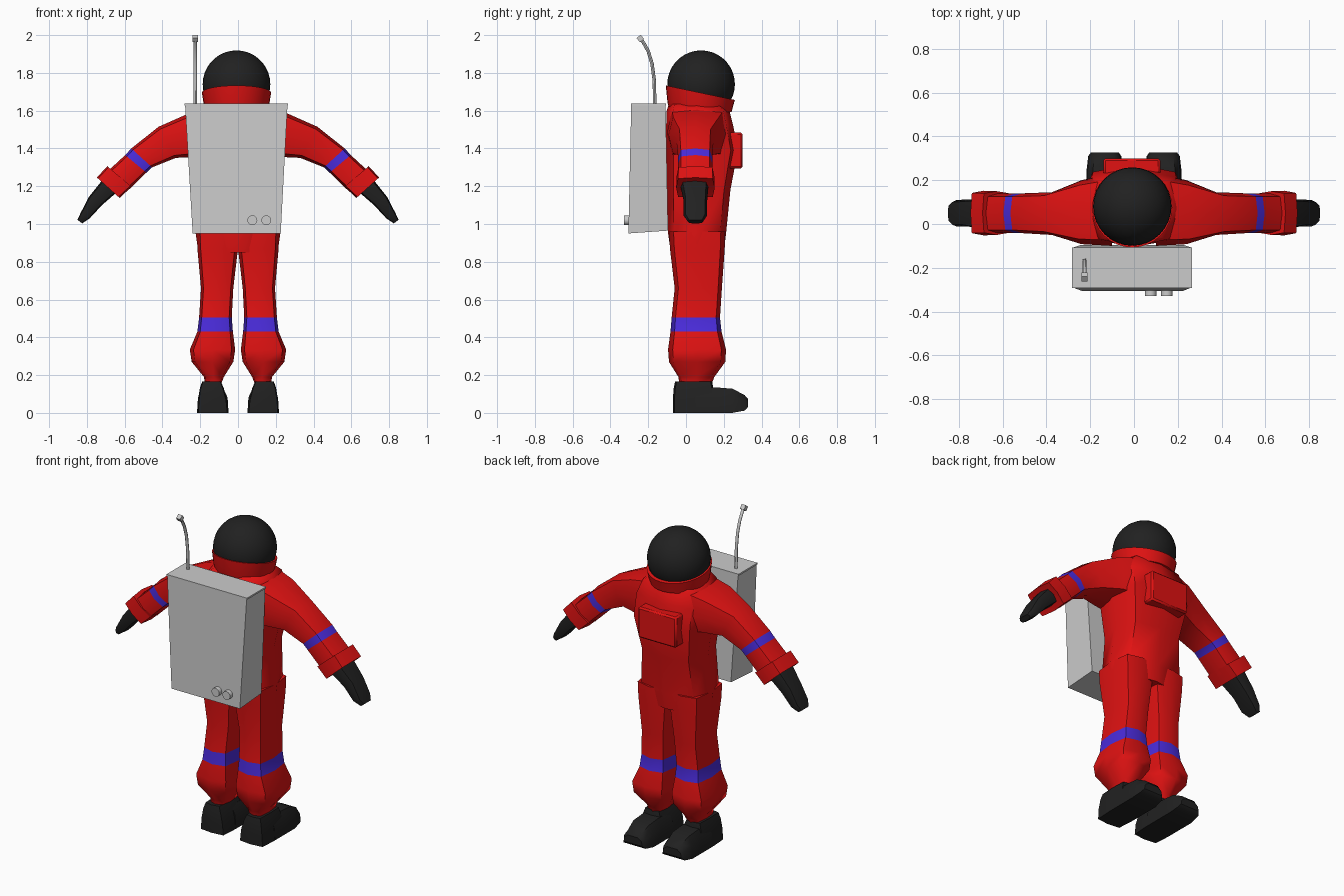
import bpy, bmesh, math
from mathutils import Vector, Matrix

if "Cube" in bpy.data.objects:
    bpy.data.objects.remove(bpy.data.objects["Cube"])


def material(name, rgb):
    m = bpy.data.materials.new(name)
    m.diffuse_color = (*rgb, 1)
    m.use_nodes = True
    m.node_tree.nodes["Principled BSDF"].inputs["Base Color"].default_value = m.diffuse_color
    return m


RED = material("suit_red", (0.75, 0.006, 0.006))
BLUE = material("stripe_blue", (0.07, 0.025, 0.72))
BLACK = material("glossy_black", (0.015, 0.015, 0.015))
GREY = material("pack_grey", (0.6, 0.6, 0.6))


def finish(name, bm, mats, angle=45):
    bmesh.ops.recalc_face_normals(bm, faces=bm.faces)
    mesh = bpy.data.meshes.new(name)
    bm.to_mesh(mesh)
    bm.free()
    for m in mats:
        mesh.materials.append(m)
    mesh.shade_smooth()
    mesh.set_sharp_from_angle(angle=math.radians(angle))
    ob = bpy.data.objects.new(name, mesh)
    bpy.context.collection.objects.link(ob)
    return ob


def loft(name, rings, mats, stripe=None, angle=45, side=1):
    """Skin a list of point rings; the band numbered stripe gets the second material."""
    bm = bmesh.new()
    loops = [[bm.verts.new((p[0] * side, p[1], p[2])) for p in r] for r in rings]
    n = len(loops[0])
    for i in range(len(loops) - 1):
        for j in range(n):
            k = (j + 1) % n
            f = bm.faces.new((loops[i][j], loops[i][k], loops[i + 1][k], loops[i + 1][j]))
            f.material_index = 1 if i == stripe else 0
    bm.faces.new(loops[0])
    bm.faces.new(loops[-1])
    return finish(name, bm, mats, angle)


def section(c, u, v, k):
    """Eight-sided rounded box section; k sets how square the corners are."""
    c, u, v = Vector(c), Vector(u), Vector(v)
    shape = [(1, 0), (k, k), (0, 1), (-k, k), (-1, 0), (-k, -k), (0, -1), (k, -k)]
    return [c + u * a + v * b for a, b in shape]


def flat_ring(z, x0, x1, y0, y1, k=0.84):
    return section(((x0 + x1) / 2, (y0 + y1) / 2, z), ((x1 - x0) / 2, 0, 0),
                   (0, (y1 - y0) / 2, 0), k)


def limb_ring(tx, tz, bx, bz, y0, y1, k=0.84):
    """Ring across an arm from its top point to its bottom point."""
    return section(((tx + bx) / 2, (y0 + y1) / 2, (tz + bz) / 2),
                   ((tx - bx) / 2, 0, (tz - bz) / 2), (0, (y1 - y0) / 2, 0), k)


def box(name, corners_low, corners_high, mat, bevel=0):
    """Box skinned between two four-point rings."""
    ob = loft(name, [corners_low, corners_high], [mat], angle=30)
    if bevel:
        b = ob.modifiers.new("bevel", 'BEVEL')
        b.width, b.segments = bevel, 1
    return ob


def rect(z, x0, x1, y0, y1):
    return [(x0, y0, z), (x1, y0, z), (x1, y1, z), (x0, y1, z)]


# Torso
torso = [(0.85, 0.21, -0.08, 0.20), (0.95, 0.224, -0.095, 0.212),
         (1.18, 0.198, -0.10, 0.235), (1.39, 0.238, -0.105, 0.275),
         (1.52, 0.235, -0.105, 0.25), (1.60, 0.20, -0.102, 0.23), (1.635, 0.15, -0.09, 0.20)]
loft("torso", [flat_ring(z, -w, w, a, b, 0.8) for z, w, a, b in torso], [RED], angle=60)

# Legs, arms, cuffs, mittens and boots on both sides
leg = [(0.15, 0.09, 0.175, -0.035, 0.135), (0.19, 0.075, 0.18, -0.04, 0.15),
       (0.27, 0.025, 0.245, -0.09, 0.208), (0.335, 0.015, 0.255, -0.095, 0.212),
       (0.43, 0.027, 0.215, -0.082, 0.188), (0.505, 0.033, 0.206, -0.076, 0.18),
       (0.66, 0.025, 0.196, -0.06, 0.19), (0.87, 0.0, 0.215, -0.085, 0.205),
       (0.96, 0.0, 0.218, -0.09, 0.208)]
arm = [(0.10, 1.63, 0.10, 1.34, -0.10, 0.23), (0.255, 1.588, 0.225, 1.355, -0.092, 0.20),
       (0.42, 1.515, 0.33, 1.35, -0.05, 0.145), (0.565, 1.40, 0.455, 1.30, -0.042, 0.14),
       (0.597, 1.365, 0.485, 1.272, -0.042, 0.14), (0.70, 1.27, 0.585, 1.175, -0.042, 0.14)]
cuff = [(0.675, 1.29, 0.58, 1.21, -0.035, 0.135), (0.692, 1.306, 0.563, 1.197, -0.05, 0.15),
        (0.747, 1.246, 0.627, 1.138, -0.052, 0.152), (0.728, 1.232, 0.643, 1.157, -0.035, 0.13)]
mitten = [(0.70, 1.26, 0.62, 1.19, -0.025, 0.115), (0.728, 1.22, 0.645, 1.165, -0.028, 0.118),
          (0.79, 1.143, 0.72, 1.10, -0.012, 0.112), (0.835, 1.055, 0.785, 1.03, -0.012, 0.11),
          (0.85, 1.022, 0.825, 1.003, 0.01, 0.09)]
shaft = [(0, 0.05, 0.217, -0.07, 0.15), (0.07, 0.058, 0.212, -0.07, 0.15),
         (0.13, 0.075, 0.202, -0.065, 0.145), (0.165, 0.09, 0.19, -0.058, 0.138)]
# Toe sections: y, sole inset, sole height, upper height
toe = [(0.05, 0, 0, 0.135), (0.16, 0, 0, 0.135), (0.245, 0, 0, 0.128),
       (0.31, 0.008, 0.012, 0.095), (0.327, 0.02, 0.03, 0.075)]


def toe_ring(y, i, z0, z1):
    m = z0 + (z1 - z0) * 0.6
    return [(0.05 + i, y, z0), (0.217 - i, y, z0), (0.212 - i, y, m),
            (0.188 - i, y, z1), (0.08 + i, y, z1), (0.055 + i, y, m)]


for side, tag in ((1, "right"), (-1, "left")):
    loft(tag + "_leg", [flat_ring(*r) for r in leg], [RED, BLUE], 4, 60, side)
    loft(tag + "_arm", [limb_ring(*r) for r in arm], [RED, BLUE], 3, 60, side)
    loft(tag + "_cuff", [limb_ring(*r, 0.9) for r in cuff], [RED], None, 50, side)
    loft(tag + "_mitten", [limb_ring(*r) for r in mitten], [BLACK], None, 50, side)
    loft(tag + "_boot_shaft", [flat_ring(*r, 0.92) for r in shaft], [BLACK], None, 40, side)
    loft(tag + "_boot_toe", [toe_ring(*r) for r in toe], [BLACK], None, 40, side)

# Helmet dome
bm = bmesh.new()
bmesh.ops.create_uvsphere(bm, u_segments=32, v_segments=18, radius=0.179,
                          matrix=Matrix.Translation((-0.008, 0.08, 1.74)))
finish("helmet", bm, [BLACK], 60)


# Collar with a sloping rim
def collar_ring(r, z, slope):
    pts = []
    for i in range(32):
        a = math.tau * i / 32
        y = r * math.sin(a)
        pts.append((-0.008 + r * math.cos(a), 0.076 + y, z - slope * y))
    return pts


loft("collar", [collar_ring(0.165, 1.60, 0.05), collar_ring(0.174, 1.635, 0.05),
                collar_ring(0.183, 1.695, 0.21), collar_ring(0.165, 1.695, 0.21)], [RED])

# Chest pouch
box("chest_pouch", rect(1.295, -0.14, 0.12, 0.22, 0.30),
    rect(1.485, -0.14, 0.12, 0.20, 0.30), RED, 0.01)

# Backpack: tapered case with a thin lid
low = [(-0.24, -0.305, 0.95), (0.226, -0.305, 0.95), (0.226, -0.095, 0.965), (-0.24, -0.095, 0.965)]
high = [(-0.28, -0.29, 1.63), (0.262, -0.29, 1.63), (0.262, -0.108, 1.634), (-0.28, -0.108, 1.634)]
box("backpack", low, high, GREY)
box("backpack_lid", rect(1.628, -0.284, 0.266, -0.292, -0.107),
    rect(1.638, -0.284, 0.266, -0.292, -0.107), GREY)

# Two knobs low on the pack
for i, x in enumerate((0.076, 0.15)):
    bm = bmesh.new()
    bmesh.ops.create_cone(bm, cap_ends=True, segments=20, radius1=0.026, radius2=0.026, depth=0.05,
                          matrix=Matrix.Translation((x, -0.304, 1.02)) @ Matrix.Rotation(math.pi / 2, 4, 'X'))
    finish("knob_%d" % (i + 1), bm, [GREY])

# Bent antenna with a small tip block
path = [(-0.165, 1.62), (-0.168, 1.76), (-0.18, 1.85), (-0.20, 1.915), (-0.225, 1.96), (-0.24, 1.98)]
rod = []
for i, (y, z) in enumerate(path):
    (ya, za), (yb, zb) = path[max(i - 1, 0)], path[min(i + 1, len(path) - 1)]
    d = Vector((0, yb - ya, zb - za)).normalized()
    rod.append(section((-0.226, y, z), (0.009, 0, 0), Vector((0, d.z, -d.y)) * 0.009, 0.707))
loft("antenna", rod, [GREY])
bm = bmesh.new()
bmesh.ops.create_cube(bm, size=0.028, matrix=Matrix.Translation((-0.226, -0.242, 1.982))
                      @ Matrix.Rotation(math.radians(38), 4, 'X'))
finish("antenna_tip", bm, [GREY], 30)
